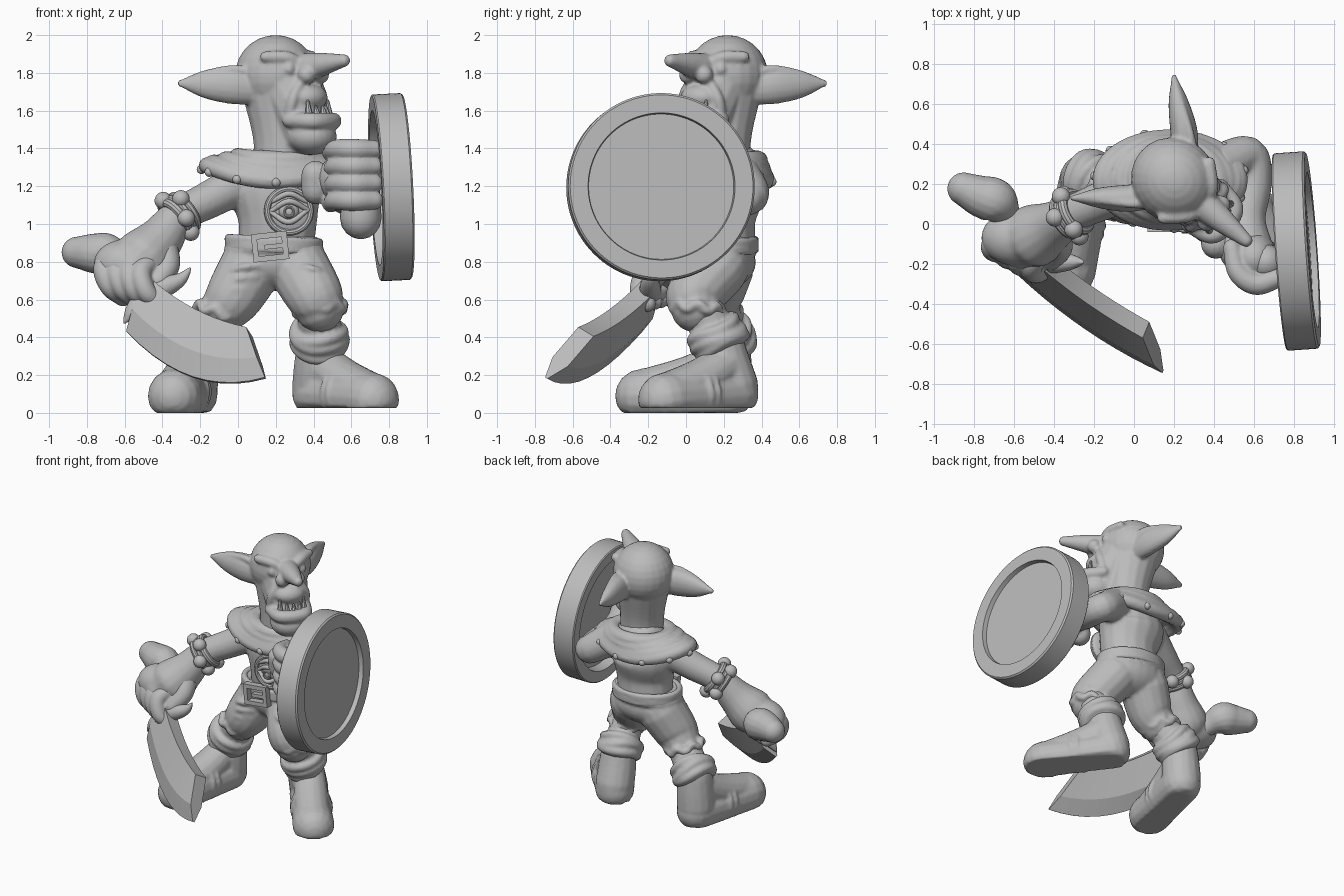
import bpy, bmesh, math
from math import sin, cos, pi, radians
from mathutils import Vector, Matrix

cube = bpy.data.objects.get("Cube")
if cube:
    bpy.data.objects.remove(cube, do_unlink=True)

GRAY = (.5, .5, .5, 1)
clay = bpy.data.materials.new("clay_gray")
clay.use_nodes = True
clay.diffuse_color = GRAY
clay.node_tree.nodes["Principled BSDF"].inputs["Base Color"].default_value = GRAY


def finish(bm, name, voxel=0, relax=3, sharp=35):
    """Turn a bmesh into an object, optionally fusing its pieces."""
    bmesh.ops.recalc_face_normals(bm, faces=bm.faces)
    mesh = bpy.data.meshes.new(name)
    bm.to_mesh(mesh)
    bm.free()
    for poly in mesh.polygons:
        poly.use_smooth = True
    mesh.materials.append(clay)
    obj = bpy.data.objects.new(name, mesh)
    bpy.context.collection.objects.link(obj)
    if voxel:
        fuse = obj.modifiers.new("fuse", 'REMESH')
        fuse.mode, fuse.voxel_size, fuse.use_smooth_shade = 'VOXEL', voxel, True
        soft = obj.modifiers.new("soften", 'SMOOTH')
        soft.factor, soft.iterations = .5, relax
    else:
        mesh.set_sharp_from_angle(angle=radians(sharp))
    return obj


def bridge(bm, rings, closed=False):
    pairs = list(zip(rings, rings[1:])) + ([(rings[-1], rings[0])] if closed else [])
    for a, b in pairs:
        for i in range(len(a)):
            j = (i + 1) % len(a)
            bm.faces.new((a[i], a[j], b[j], b[i]))
    if not closed:
        bm.faces.new(rings[0])
        bm.faces.new(rings[-1])


def tube(bm, pts, squash=1, up=(0, .1, 1), closed=False, sides=16):
    """Sweep a circle along x, y, z, radius points, with round ends."""
    P = [Vector(p) for p in pts]
    S = P
    if not closed:
        E = [2 * P[0] - P[1]] + P + [2 * P[-1] - P[-2]]
        S = []
        for a, b, c, d in zip(E, E[1:], E[2:], E[3:]):
            for k in range(6):
                t = k / 6
                S.append(.5 * (2 * b + (c - a) * t + (2 * a - 5 * b + 4 * c - d) * t * t
                               + (3 * b - a - 3 * c + d) * t ** 3))
        S.append(P[-1])

        def cap(end, inner):
            way = (end - inner).xyz.normalized()
            return [Vector((*(end.xyz + way * end.w * sin(a)), end.w * cos(a)))
                    for a in (.4, .8, 1.15, 1.45)]
        S = cap(S[0], S[1])[::-1] + S + cap(S[-1], S[-2])
    rings, u = [], Vector(up)
    for i, p in enumerate(S):
        before = S[i - 1] if i or closed else p
        after = S[(i + 1) % len(S)] if i + 1 < len(S) or closed else p
        t = (after - before).xyz.normalized()
        u = (u - t * u.dot(t)).normalized()
        v = t.cross(u)
        r = max(p.w, .003)
        rings.append([bm.verts.new(p.xyz + r * (u * cos(a) + v * sin(a) * squash))
                      for a in (2 * pi * k / sides for k in range(sides))])
    bridge(bm, rings, closed)


def loop(bm, center, axis, rx, r, ry=None, wave=0, count=2, phase=0):
    """Closed roll around an axis; wave lifts it along the axis."""
    axis = Vector(axis).normalized()
    q = Vector((0, 0, 1)).rotation_difference(axis)
    pts = []
    for k in range(64):
        a = 2 * pi * k / 64
        p = Vector(center) + q @ Vector((rx * cos(a), (ry or rx) * sin(a),
                                         wave * cos(count * a + phase)))
        pts.append((*p, r))
    tube(bm, pts, up=axis, closed=True, sides=10)


def ball(bm, center, size):
    size = size if isinstance(size, tuple) else (size,) * 3
    bmesh.ops.create_uvsphere(bm, u_segments=24, v_segments=14, radius=1,
                              matrix=Matrix.Translation(center) @ Matrix.Diagonal((*size, 1)))


# Head, modelled facing the front and then turned to its left
bm = bmesh.new()
ball(bm, (0, 0, 1.79), (.21, .22, .21))
tube(bm, [(0, -.05, 1.3, .15), (0, -.04, 1.48, .155), (0, -.01, 1.7, .185)])
tube(bm, [(0, -.07, 1.74, .17), (0, -.15, 1.6, .15), (0, -.19, 1.48, .12)])
ball(bm, (0, -.25, 1.465), (.135, .13, .1))
ball(bm, (0, -.23, 1.67), (.11, .09, .07))
tube(bm, [(-.125, -.2, 1.55, .04), (-.08, -.33, 1.545, .045), (.08, -.33, 1.545, .045),
          (.125, -.2, 1.55, .04)])
tube(bm, [(0, -.17, 1.82, .085), (0, -.32, 1.845, .062), (0, -.47, 1.865, .034)])
for s in (-1, 1):
    ball(bm, (s * .055, -.26, 1.79), .048)
    ball(bm, (s * .1, -.175, 1.82), .035)
    tube(bm, [(s * .18, -.08, 1.885, .03), (s * .1, -.16, 1.88, .035), (s * .03, -.2, 1.845, .03)])
    tube(bm, [(s * .07, -.23, 1.75, .025), (s * .12, -.22, 1.66, .03), (s * .12, -.19, 1.54, .03)])
    tube(bm, [(s * .13, .03, 1.72, .09), (s * .22, .12, 1.735, .1), (s * .31, .23, 1.74, .075),
              (s * .39, .325, 1.745, .022)], squash=.68)
    # raised rim of the ear
    tube(bm, [(s * .15, .0, 1.79, .03), (s * .23, .09, 1.82, .022), (s * .31, .21, 1.8, .018),
              (s * .385, .315, 1.755, .012)])
head = finish(bm, "head", .011, 2)

bm = bmesh.new()
for x, h in ((-.08, .06), (-.035, .03), (.01, .03), (.055, .03), (.09, .06)):
    tube(bm, [(x, -.33 + abs(x) * .4, 1.57, .022), (x, -.32 + abs(x) * .4, 1.59 + h, .008)], sides=8)
teeth = finish(bm, "teeth")
for obj in (head, teeth):
    obj.location = (.2, .22, 0)
    obj.rotation_euler.z = radians(50)

# Torso and both arms
bm = bmesh.new()
tube(bm, [(.2, .2, .88, .2), (.21, .19, 1.02, .21), (.2, .21, 1.17, .24), (.21, .23, 1.25, .2)],
     squash=.85, up=(1, 0, 0))
tube(bm, [(0, .18, 1.21, .11), (-.15, .12, 1.13, .1), (-.31, .05, 1.045, .095),
          (-.41, -.01, .92, .125), (-.5, -.06, .82, .16), (-.56, -.1, .76, .13)])
ball(bm, (-.59, -.07, .79), (.175, .14, .13))
tube(bm, [(.42, .28, 1.25, .12), (.57, .34, 1.15, .1), (.59, .2, 1.15, .1),
          (.56, .03, 1.2, .1), (.56, -.12, 1.24, .14)])
finish(bm, "torso_and_arms", .014)

# Sword hand fingers and thumb
bm = bmesh.new()
for i in range(4):
    k = Vector((-.71, -.08, .77)) + i * Vector((.065, -.035, -.01))
    tube(bm, [(*(k + Vector(o)), r) for o, r in
              (((.06, .05, .07), .055), ((0, -.03, 0), .057),
               ((.03, -.06, -.1), .053), ((.1, -.02, -.16), .047))])
tube(bm, [(-.4, -.05, .87, .085), (-.375, -.12, .78, .068), (-.42, -.18, .7, .055)])
finish(bm, "sword_hand_fingers", .01, 2)

# Shield hand fingers, thumb and the grip they hold
bm = bmesh.new()
for i in range(4):
    z = 1.395 - i * .09
    tube(bm, [(.49, -.12, z - .02, .045), (.52, -.24, z, .052), (.61, -.3, z, .056),
              (.72, -.27, z, .05)])
ball(bm, (.6, -.17, 1.26), (.12, .13, .18))
tube(bm, [(.41, -.09, 1.18, .075), (.41, -.1, 1.26, .075)])
tube(bm, [(.52, -.08, 1.22, .09), (.42, -.09, 1.22, .08)])
finish(bm, "shield_hand_fingers", .01, 2)
bm = bmesh.new()
tube(bm, [(.65, -.19, 1.03, .11), (.65, -.19, 1.2, .1), (.66, -.19, 1.35, .09)])
finish(bm, "shield_grip")

# Bracelet with round studs
bm = bmesh.new()
wrist, along = Vector((-.31, .05, 1.045)), Vector((-.13, -.07, -.1)).normalized()
for shift in (-.03, 0, .03):
    loop(bm, wrist + along * shift, along, .1, .025)
turn = along.to_track_quat('Z', 'Y')
for k in range(7):
    a = 2 * pi * k / 7
    ball(bm, wrist + turn @ Vector((.115 * cos(a), .115 * sin(a), .025 * (-1) ** k)), .046)
finish(bm, "bracelet")

# Draped cowl built from overlapping rolls
bm = bmesh.new()
for i in range(7):
    t = i / 6
    loop(bm, (.22 - .04 * t, .22, 1.36 - .09 * t), (.03, 0, 1), .19 + .15 * t,
         .03 + .016 * (i % 2), .16 + .045 * t, wave=.035 * t, phase=.5 * (i % 3 - 1) * (1 - t))
loop(bm, (.18, .22, 1.265), (.03, 0, 1), .345, .045, .21, wave=.035)
finish(bm, "cowl", .011, 1)
bm = bmesh.new()
for k in range(11):
    a = 2 * pi * k / 11 + .2
    ball(bm, (.18 + .375 * cos(a), .22 + .24 * sin(a), 1.255 + .035 * cos(2 * a)), .025)
finish(bm, "cowl_studs")

# Trousers with folds and ragged hems
bm = bmesh.new()
ball(bm, (.19, .19, .8), (.27, .18, .15))
loop(bm, (.19, .19, .9), (0, 0, 1), .215, .035, .155)
loop(bm, (.19, .19, .87), (0, 0, 1), .23, .035, .16)
tube(bm, [(.07, .19, .77, .17), (-.02, .15, .62, .155), (-.08, .16, .54, .13)])
tube(bm, [(.32, .17, .77, .165), (.4, .05, .63, .155), (.43, .05, .56, .135)])
loop(bm, (-.1, .16, .53), (.35, 0, 1), .125, .024, wave=.018, count=7)
loop(bm, (.435, .06, .55), (-.1, .1, 1), .13, .024, wave=.018, count=7)
for i in range(3):
    z = .78 - i * .06
    tube(bm, [(.12 - i * .02, .03, z, .014), (.02 - i * .02, .015, z - .01, .02),
              (-.08 - i * .01, .07, z - .05, .012)])
    tube(bm, [(.3 + i * .02, .01, z, .014), (.4 + i * .01, -.05, z - .02, .02),
              (.5, .03, z - .06, .012)])
finish(bm, "trousers", .013, 2)


# Boots with flat soles, lower legs and turned cuffs
def boot(name, heel, toe, cuff, knee, floor):
    h, t, c, k = (Vector(p) for p in (heel, toe, cuff, knee))
    mid = h.lerp(t, .5)
    bm = bmesh.new()
    tube(bm, [(*h, .135), (*mid, .138), (*t, .145)])
    tube(bm, [(*(h + Vector((0, 0, .04))), .135), (*h.lerp(c, .6), .13), (*c, .12)])
    tube(bm, [(*(h.lerp(t, .1) + Vector((0, 0, .16))), .11),
              (*(mid + Vector((0, 0, .08))), .12), (*(t + Vector((0, 0, .02))), .12)])
    for f in (.45, .55):
        p = h.lerp(t, f)
        loop(bm, (p.x, p.y, p.z + .02), t - h, .135, .014)
    for v in bm.verts:
        v.co.z = max(v.co.z, floor)
    finish(bm, name + "_boot", .013, 2)
    bm = bmesh.new()
    tube(bm, [(*c, .115), (*k, .115)])
    way = k - c
    loop(bm, c, way, .125, .035, wave=.012)
    loop(bm, c + way * .2, way + Vector((.03, .02, 0)), .13, .035, wave=.015, phase=1)
    loop(bm, c + way * .4, way, .125, .032, wave=.015, phase=2)
    finish(bm, name + "_cuff", .012, 2)


boot("left", (.42, .25, .1), (.71, -.11, .07), (.43, .19, .36), (.43, .08, .55), .025)
boot("right", (-.24, .22, .1), (-.335, -.23, .09), (-.23, .22, .36), (-.1, .17, .53), 0)

# Belt and buckle
bm = bmesh.new()
for dz in (-.025, 0, .025):
    loop(bm, (.19, .19, .89 + dz), (.05, 0, 1), .24, .022, .175)
finish(bm, "belt", .01, 2)
bm = bmesh.new()
lean = Matrix.Translation((.17, -.015, .88)) @ Matrix.Rotation(radians(-6), 4, 'Y')
for x, z, w, h in ((-.08, 0, .03, .15), (.08, 0, .03, .15), (0, .06, .18, .03),
                   (0, -.06, .18, .03), (.02, 0, .1, .025)):
    bmesh.ops.create_cube(bm, size=1, matrix=lean @ Matrix.Translation((x, 0, z))
                          @ Matrix.Diagonal((w, .05, h, 1)))
finish(bm, "buckle")

# Eye emblem on the belly
bm = bmesh.new()
ball(bm, (.27, .03, 1.07), (.13, .04, .13))
loop(bm, (.27, .01, 1.07), (.08, -1, 0), .115, .018)
ball(bm, (.27, .0, 1.065), (.055, .045, .045))
loop(bm, (.27, -.04, 1.065), (0, -1, 0), .025, .008)
for s in (-1, 1):
    tube(bm, [(.17, .0, 1.065, .012), (.27, -.03, 1.065 + s * .055, .016),
              (.37, .01, 1.075, .012)])
tube(bm, [(.18, .0, 1.12, .012), (.27, -.015, 1.16, .016), (.36, .01, 1.12, .012)])
finish(bm, "eye_emblem")

# Round shield with a raised rim on both faces
bm = bmesh.new()
profile = ((.01, .05), (.385, .05), (.39, .082), (.485, .082), (.495, .072), (.495, -.075),
           (.488, -.082), (.41, -.082), (.4, -.01), (.01, -.01))
bridge(bm, [[bm.verts.new((r * cos(2 * pi * k / 96), r * sin(2 * pi * k / 96), h))
             for k in range(96)] for r, h in profile])
shield = finish(bm, "shield")
shield.location = (.812, -.135, 1.195)
shield.rotation_euler = Vector((1, .07, .05)).to_track_quat('Z', 'Y').to_euler()


# Curved blade: thick spine, bevelled towards the cutting edge
def bezier(a, b, c, t):
    return Vector(a).lerp(Vector(b), t).lerp(Vector(b).lerp(Vector(c), t), t)


bm = bmesh.new()
flat = Vector((-.057, -.14, .086)).normalized() * .05
rings = []
for i in range(11):
    t = i / 10
    spine = bezier((-.46, -.17, .7), (-.23, -.37, .49), (.06, -.53, .43), t)
    edge = bezier((-.59, -.24, .43), (-.25, -.56, .07), (.145, -.74, .185), t)
    mid = spine.lerp(edge, .65)
    rings.append([bm.verts.new(p) for p in (spine + flat, mid + flat, edge + flat * .15,
                                            edge - flat * .15, mid - flat, spine - flat)])
bridge(bm, rings)
finish(bm, "blade", sharp=15)

# Sword handle, pommel and guard horns
bm = bmesh.new()
tube(bm, [(-.85, .175, .85, .085), (-.77, .14, .845, .105), (-.69, .11, .835, .112),
          (-.63, .03, .79, .07), (-.55, -.1, .7, .06), (-.48, -.2, .6, .06)])
tube(bm, [(-.5, -.19, .62, .06), (-.38, -.19, .67, .055), (-.3, -.19, .71, .035),
          (-.25, -.19, .77, .008)])
tube(bm, [(-.5, -.19, .62, .05), (-.56, -.21, .54, .04), (-.6, -.22, .48, .012)])
finish(bm, "sword_handle", .011, 2)
